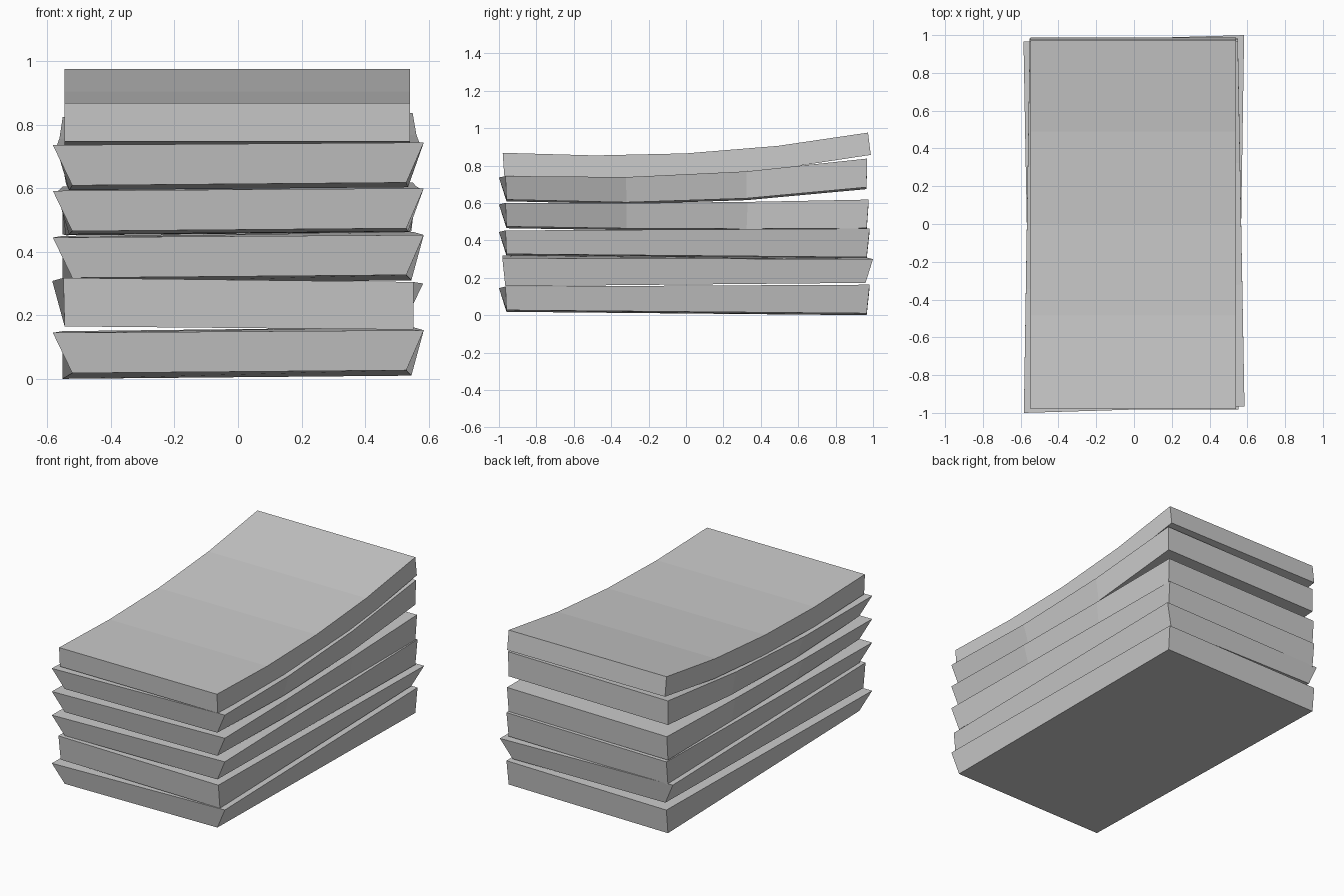
import bpy, bmesh
from mathutils import Vector

if "Cube" in bpy.data.objects:
    bpy.data.objects.remove(bpy.data.objects["Cube"])

# Corners of one worn slab: front-left, front-right, back-right, back-left
TOP = [(-.583, -1, .145), (.585, -.965, .153), (.55, .982, .163), (-.552, .982, .15)]
BOTTOM = [(-.522, -.96, .018), (.53, -.96, .027), (.546, .966, .01), (-.552, .966, 0)]


def loft(name, rings):
    """Skin a list of four-point cross-sections into a closed slab."""
    bm = bmesh.new()
    rows = [[bm.verts.new(p) for p in ring] for ring in rings]
    for a, b in zip(rows, rows[1:]):
        for i in range(4):
            j = (i + 1) % 4
            bm.faces.new((a[i], a[j], b[j], b[i]))
    bm.faces.new(rows[0])
    bm.faces.new(rows[-1])
    bmesh.ops.recalc_face_normals(bm, faces=bm.faces[:])
    mesh = bpy.data.meshes.new(name)
    bm.to_mesh(mesh)
    bm.free()
    obj = bpy.data.objects.new(name, mesh)
    bpy.context.collection.objects.link(obj)


def worn_slab(name, lift, rises=(0, 0), turn=1, lean=0):
    """Slab with skewed corners, optional bend along y, turn=-1 spins it half round."""
    t, b = [Vector(p) for p in TOP], [Vector(p) for p in BOTTOM]
    rings = []
    for k, rise in enumerate(rises):
        f = k / (len(rises) - 1)
        ring = [t[0].lerp(t[3], f), t[1].lerp(t[2], f), b[1].lerp(b[2], f), b[0].lerp(b[3], f)]
        for i, p in enumerate(ring):
            p.z += lift + rise
            if i < 2:
                p.y -= lean * f
            p.x *= turn
            p.y *= turn
        rings.append(ring)
    loft(name, rings)


# Lower five slabs
worn_slab("slab_bottom", 0)
worn_slab("slab_second_turned", .155, turn=-1)
worn_slab("slab_third", .3)
worn_slab("slab_fourth", .447, rises=(0, -.004, -.001, .008), lean=.005)
worn_slab("slab_fifth_bent", .591, rises=(0, -.009, .018, .083), lean=.015)

# Clean curved slab on top: (top y, top z, bottom y, bottom z)
profile = [(-.98, .868, -.972, .747), (-.485, .854, -.485, .732), (0, .865, .008, .743),
           (.49, .905, .505, .784), (.973, .976, .988, .857)]
loft("slab_top_curved", [[(-.547, ty, tz), (.541, ty, tz), (.541, by, bz), (-.547, by, bz)]
                         for ty, tz, by, bz in profile])
